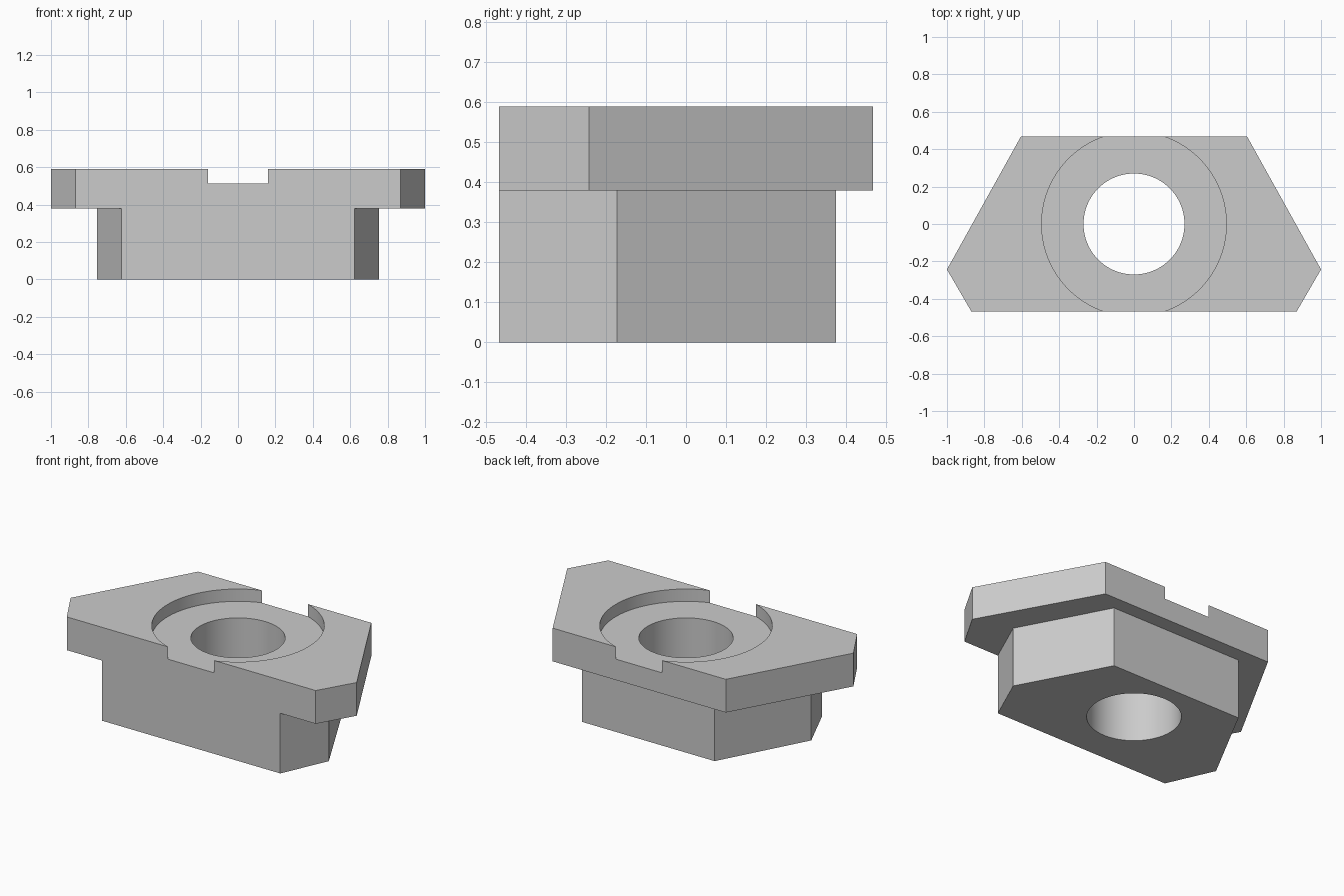
import bpy
import bmesh
import math

cube = bpy.data.objects.get("Cube")
if cube:
    bpy.data.objects.remove(cube, do_unlink=True)

grey = bpy.data.materials.new("light grey")
grey.use_nodes = True
grey.diffuse_color = (0.6, 0.6, 0.6, 1)
grey.node_tree.nodes["Principled BSDF"].inputs["Base Color"].default_value = (0.6, 0.6, 0.6, 1)


def prism(name, outline, bottom, top):
    """Extrude a closed xy outline between two heights."""
    bm = bmesh.new()
    base = bm.faces.new([bm.verts.new((x, y, bottom)) for x, y in outline])
    ext = bmesh.ops.extrude_face_region(bm, geom=[base])
    moved = [v for v in ext["geom"] if isinstance(v, bmesh.types.BMVert)]
    bmesh.ops.translate(bm, verts=moved, vec=(0, 0, top - bottom))
    bmesh.ops.recalc_face_normals(bm, faces=bm.faces)
    mesh = bpy.data.meshes.new(name)
    bm.to_mesh(mesh)
    bm.free()
    mesh.materials.append(grey)
    ob = bpy.data.objects.new(name, mesh)
    bpy.context.collection.objects.link(ob)
    return ob


def mirrored(half):
    """Close a right-hand outline, listed front to back, across x = 0."""
    return half + [(-x, y) for x, y in reversed(half)]


def circle(radius, count=96):
    angles = [2 * math.pi * i / count for i in range(count)]
    return [(radius * math.cos(a), radius * math.sin(a)) for a in angles]


def combine(target, tool, operation):
    mod = target.modifiers.new(tool.name, "BOOLEAN")
    mod.object = tool
    mod.operation = operation
    mod.solver = "EXACT"
    bpy.context.view_layer.objects.active = target
    bpy.ops.object.modifier_apply(modifier=mod.name)
    bpy.data.objects.remove(tool, do_unlink=True)


FRONT, BACK = -0.467, 0.467
STEP, TOP = 0.38, 0.59

# Wide flange, flush with the narrower body at the front
nut = prism("slot_nut", mirrored([(0.87, FRONT), (1.0, -0.243), (0.605, BACK)]), STEP, TOP)
body = prism("body", mirrored([(0.622, FRONT), (0.755, -0.172), (0.463, 0.375)]), 0, STEP)
combine(nut, body, "UNION")

# Shallow round pocket that breaks through the front and back edges
combine(nut, prism("pocket_cutter", circle(0.494), 0.512, 0.8), "DIFFERENCE")

# Through hole
combine(nut, prism("hole_cutter", circle(0.27), -0.2, 0.8), "DIFFERENCE")

# Smooth curved walls with crisp edges
bpy.ops.object.select_all(action="DESELECT")
nut.select_set(True)
bpy.context.view_layer.objects.active = nut
bpy.ops.object.shade_smooth_by_angle(angle=math.radians(20))
